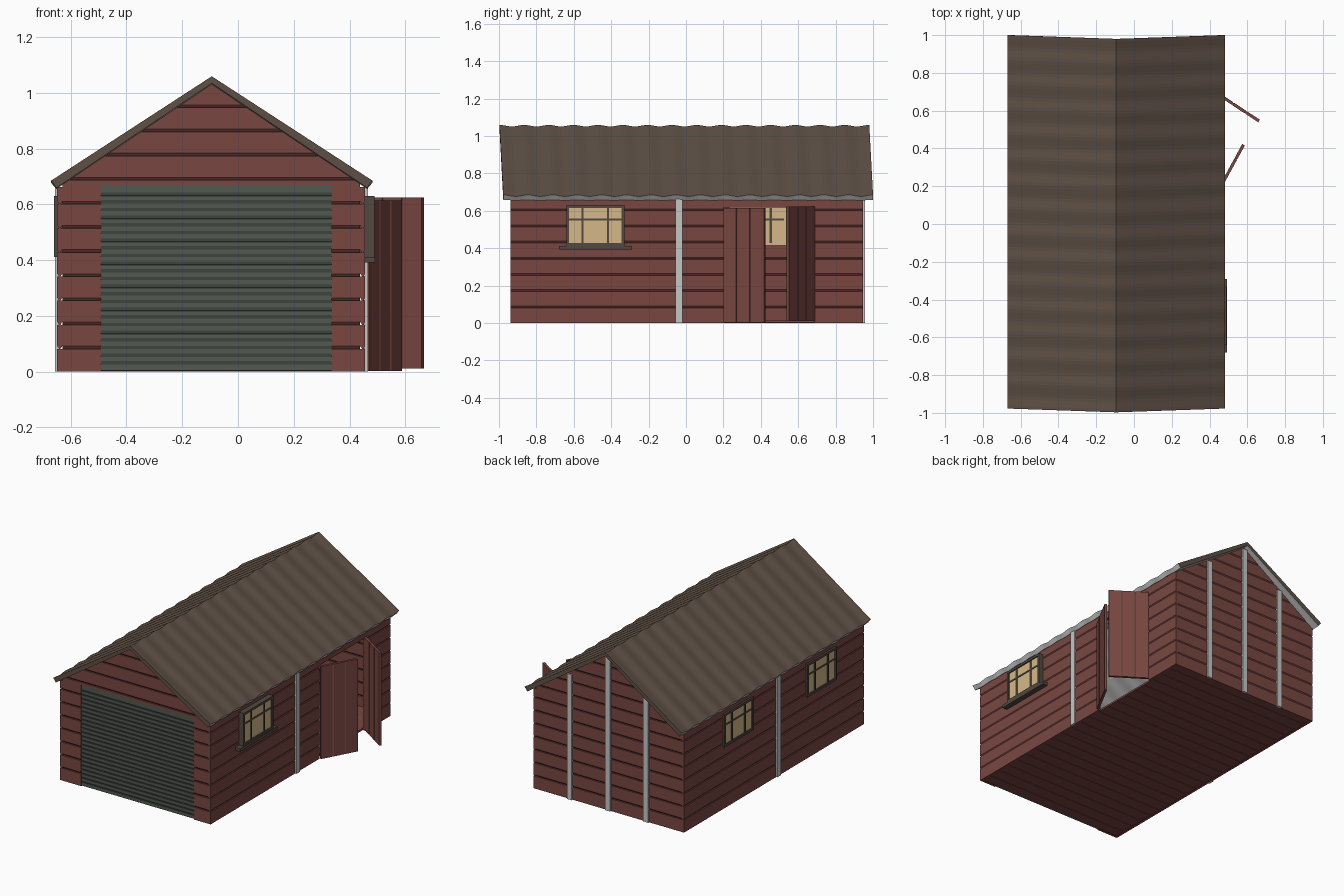
import bpy, bmesh, math
from mathutils import Vector as V

if "Cube" in bpy.data.objects:
    bpy.data.objects.remove(bpy.data.objects["Cube"])

CX = -0.094                      # ridge line of the shed
XL, XR, YF, YB = -0.648, 0.456, -0.938, 0.946
T, PITCH = 0.018, 0.0865         # wall thickness, board height
X, Y, Z = V((1, 0, 0)), V((0, 1, 0)), V((0, 0, 1))


def mat(name, rgb):
    m = bpy.data.materials.new(name)
    m.diffuse_color = (*rgb, 1)
    m.use_nodes = True
    m.node_tree.nodes["Principled BSDF"].inputs["Base Color"].default_value = m.diffuse_color
    return m


RED = mat("barn red", (0.19, 0.062, 0.053))
BROWN = mat("roof brown", (0.112, 0.080, 0.060))
GREY = mat("light grey", (0.56, 0.57, 0.56))
GREEN = mat("shutter green grey", (0.085, 0.098, 0.082))
FRAME = mat("frame brown", (0.084, 0.067, 0.050))
PANE = mat("warm glass", (0.66, 0.48, 0.25))


def finish(name, bm, *mats):
    bmesh.ops.recalc_face_normals(bm, faces=bm.faces)
    me = bpy.data.meshes.new(name)
    bm.to_mesh(me)
    bm.free()
    for m in mats:
        me.materials.append(m)
    ob = bpy.data.objects.new(name, me)
    bpy.context.collection.objects.link(ob)
    return ob


def box(name, lo, hi, m):
    bm = bmesh.new()
    bmesh.ops.create_cube(bm, size=1)
    lo, hi = V(lo), V(hi)
    for v in bm.verts:
        v.co = (lo + hi) / 2 + v.co * (hi - lo)
    return finish(name, bm, m)


def panel(name, o, u, v, n, ur, vr, m, pitch=PITCH, t=T, g=0.005, d=0.007, base=0, gable=False):
    """Boarded panel: grooved profile in (n, v) extruded along u."""
    lines = [base + k * pitch for k in range(1, 200)]
    lines = [l for l in lines if vr[0] + g * 1.2 < l < vr[1] - g * 1.2]
    out = [(0, vr[0])]
    for l in lines:
        out += [(0, l - g), (-d, l - g * 0.9), (0, l + g)]
    out.append((0, vr[1]))
    prof = out + [(-t - a, b) for a, b in reversed(out)]
    bm = bmesh.new()
    ends = [[bm.verts.new(o + u * c + v * b + n * a) for a, b in prof] for c in ur]
    k = len(prof)
    for i in range(k):
        j = (i + 1) % k
        bm.faces.new((ends[0][i], ends[0][j], ends[1][j], ends[1][i]))
    caps = [bm.faces.new(e) for e in ends]
    bmesh.ops.recalc_face_normals(bm, faces=bm.faces)
    bmesh.ops.triangulate(bm, faces=caps)
    if gable:                    # trim to the roof slopes
        for s in (-1, 1):
            bmesh.ops.bisect_plane(bm, geom=bm.verts[:] + bm.edges[:] + bm.faces[:],
                                   plane_co=(CX, 0, 1.033), plane_no=(s * 0.673, 0, 1),
                                   clear_outer=True)
    return finish(name, bm, m)


# Floor
panel("floor", V((0, 0, 0.002)), X, Y, -Z, (XL + T, XR - T), (YF + T, YB - T), RED,
      t=0.012, g=0.003, d=0.003, base=YF)

# Side walls, with a doorway on the right
DY0, DY1, DZ = 0.2, 0.684, 0.618
panel("left_wall", V((XL, 0, 0)), Y, Z, -X, (YF, YB), (0, 0.662), RED)
panel("right_wall_front", V((XR, 0, 0)), Y, Z, X, (YF, DY0), (0, 0.662), RED)
panel("right_wall_back", V((XR, 0, 0)), Y, Z, X, (DY1, YB), (0, 0.662), RED)
panel("right_wall_lintel", V((XR, 0, 0)), Y, Z, X, (DY0, DY1), (DZ, 0.662), RED)

# Front wall around the roller shutter, and back wall
GX0, GX1, GZ = -0.492, 0.336, 0.67
fo = V((0, YF, 0))
panel("front_wall_left", fo, X, Z, -Y, (XL + T, GX0), (0, GZ), RED)
panel("front_wall_right", fo, X, Z, -Y, (GX1, XR - T), (0, GZ), RED)
panel("front_gable", fo, X, Z, -Y, (XL + T, XR - T), (GZ, 1.04), RED, gable=True)
panel("back_wall", V((0, YB, 0)), X, Z, Y, (XL + T, XR - T), (0, 1.04), RED, gable=True)
panel("roller_shutter", fo + V((0, 0.002, 0)), X, Z, -Y, (GX0, GX1), (0.004, GZ), GREEN,
      pitch=0.0275, t=0.014, g=0.006, d=0.005, base=0.004)

# Side door leaves, standing open
for name, hinge, tip, z0 in (("door_leaf_front", (0.462, 0.203), (0.580, 0.420), 0.002),
                             ("door_leaf_back", (0.455, 0.682), (0.662, 0.545), 0.012)):
    h, e = V((*hinge, z0)), V((*tip, z0))
    w = (e - h).length
    along = (e - h).normalized()
    side = along.cross(Z)
    panel(name, h + side * 0.008, Z, along, side, (0, 0.612), (0, w), RED,
          pitch=w / 3, t=0.016, g=0.004, d=0.004)

# Grey posts on the back and both sides
for i, dx in enumerate((-0.28, 0, 0.28)):
    x = CX + dx
    top = 1.03 - 0.673 * (abs(dx) + 0.018)
    box(f"back_post_{i}", (x - 0.018, YB - 0.005, 0), (x + 0.018, YB + 0.010, top), GREY)
box("right_post", (XR - 0.005, -0.055, 0), (XR + 0.010, -0.019, 0.662), GREY)
box("left_post", (XL - 0.008, -0.055, 0), (XL + 0.005, -0.019, 0.662), GREY)


def window(name, x_in, x_out, yc, s, sill):
    """Pane through the wall, with frame and glazing bars; s is the outward x direction."""
    def part(n, a, b, y0, y1, z0, z1, m):
        box(f"{name}_{n}", (min(a, b), y0, z0), (max(a, b), y1, z1), m)
    y0, y1, z0, z1, f = yc - 0.155, yc + 0.155, 0.412, 0.63, 0.015
    xg = x_out - s * 0.008
    part("glass", x_in, xg, y0 + 0.005, y1 - 0.005, z0 + 0.005, z1 - 0.005, PANE)
    part("frame_top", x_in, x_out, y0, y1, z1 - f, z1, FRAME)
    part("frame_bottom", x_in, x_out, y0, y1, z0, z0 + f, FRAME)
    for k, y in enumerate((y0, y1 - f)):
        part(f"frame_side_{k}", x_in, x_out, y, y + f, z0 + f, z1 - f, FRAME)
    for face, xa in (("out", xg), ("in", x_in)):
        e = s if face == "out" else -s
        for k, dy in enumerate((-0.068, 0.068)):
            part(f"bar_{face}_{k}", xa, xa + e * 0.005, yc + dy - 0.006, yc + dy + 0.006,
                 z0 + f, z1 - f, FRAME)
        part(f"rail_{face}", xa, xa + e * 0.004, y0 + f, y1 - f, 0.548, 0.558, FRAME)
    if sill:
        part("sill", x_in + s * T, x_out + s * 0.002, yc - 0.195, yc + 0.195, 0.392, z0, FRAME)


window("right_window", XR - T - 0.002, 0.490, -0.485, 1, True)
window("left_window_front", XL + T + 0.002, -0.660, -0.485, -1, False)
window("left_window_back", XL + T + 0.002, -0.660, 0.385, -1, False)

# Corrugated roof: brown on top and gable ends, grey beneath and at the eaves
bm = bmesh.new()
WAVES, SEG = 15, 8
N = WAVES * SEG
for s in (-1, 1):
    rows = []
    for j in range(N + 1):
        w = 0.004 * math.cos(2 * math.pi * j / SEG) - 0.002
        y = -0.997 + 1.977 * j / N
        rows.append([bm.verts.new(c) for c in (
            (CX, y, 1.057 + w), (CX + s * 0.576, y + 0.02, 0.683 + w),
            (CX + s * 0.557, y + 0.02, 0.658 + w * 0.5), (CX, y, 1.033 + w * 0.5))])
    for a, b in zip(rows, rows[1:]):
        for k, mi in ((0, 0), (1, 1), (2, 1)):
            bm.faces.new((a[k], a[k + 1], b[k + 1], b[k])).material_index = mi
    for r in (rows[0], rows[-1]):
        bm.faces.new(r)
bmesh.ops.remove_doubles(bm, verts=bm.verts, dist=1e-5)
finish("roof", bm, BROWN, GREY)
